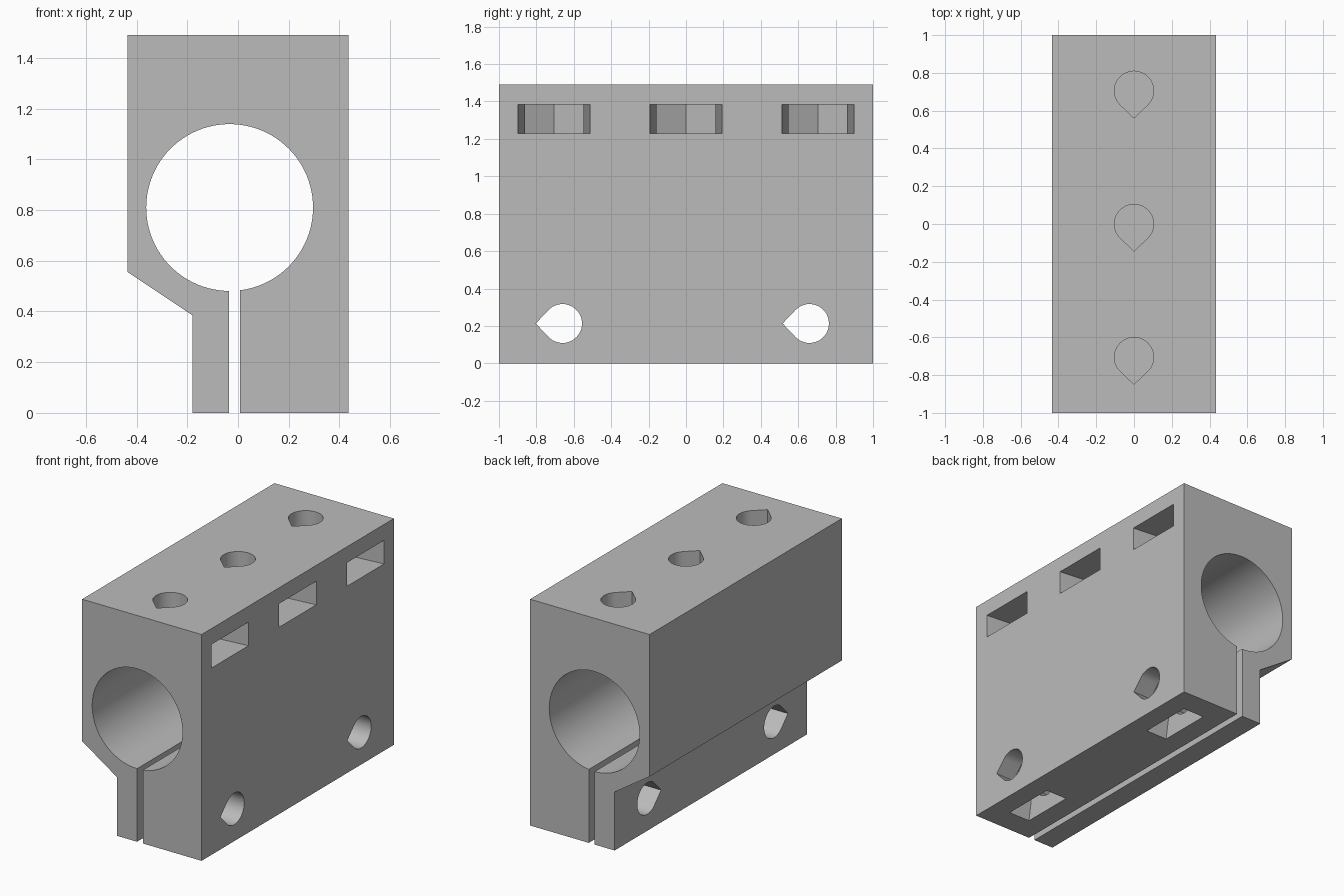
import bpy
import bmesh
from math import cos, sin, pi, radians

default = bpy.data.objects.get("Cube")
if default:
    bpy.data.objects.remove(default, do_unlink=True)

grey = bpy.data.materials.new("plain grey")
grey.use_nodes = True
grey.diffuse_color = (0.5, 0.5, 0.5, 1)
grey.node_tree.nodes["Principled BSDF"].inputs["Base Color"].default_value = (0.5, 0.5, 0.5, 1)

# How a profile point (a, b) and a depth t map to space for each extrusion axis
PLACE = {
    "X": lambda a, b, t: (t, a, b),
    "Y": lambda a, b, t: (a, t, b),
    "Z": lambda a, b, t: (b, a, t),
}


def prism(name, points, axis, low, high):
    """Extrude a closed profile along an axis."""
    bm = bmesh.new()
    ends = [[bm.verts.new(PLACE[axis](a, b, t)) for a, b in points] for t in (low, high)]
    n = len(points)
    bm.faces.new(ends[0])
    bm.faces.new(ends[1])
    for i in range(n):
        j = (i + 1) % n
        bm.faces.new((ends[0][i], ends[0][j], ends[1][j], ends[1][i]))
    bmesh.ops.recalc_face_normals(bm, faces=bm.faces)
    mesh = bpy.data.meshes.new(name)
    bm.to_mesh(mesh)
    bm.free()
    mesh.materials.append(grey)
    obj = bpy.data.objects.new(name, mesh)
    bpy.context.collection.objects.link(obj)
    return obj


def circle(a, b, r, n):
    return [(a + r * cos(2 * pi * i / n), b + r * sin(2 * pi * i / n)) for i in range(n)]


def teardrop(a, b, r=0.104, n=36):
    """Round hole with a point towards -a."""
    arc = [-0.75 * pi + 1.5 * pi * i / n for i in range(n + 1)]
    return [(a + r * cos(t), b + r * sin(t)) for t in arc] + [(a - r * 1.38, b)]


def nut_slot(a, b, length, mouth, way):
    """Hexagonal nut pocket that widens towards its open end."""
    half = [(0.157, -0.09), (0.157, 0.09), (mouth, length), (mouth, length + 0.1)]
    outline = [(0, -0.18)] + half + [(-u, v) for u, v in reversed(half)]
    return [(a + u, b + v * way) for u, v in outline]


# Block with a sloped step down to the narrow clamp jaw
block = prism("clamp_block", [(-0.435, 1.49), (-0.435, 0.555), (-0.18, 0.385),
                              (-0.18, 0), (0.435, 0), (0.435, 1.49)], "Y", -1, 1)

# Main bore and the clamp slit below it
cutters = [
    prism("bore_cutter", circle(-0.033, 0.81, 0.329, 96), "Y", -1.1, 1.1),
    prism("slit_cutter", [(-0.035, -0.1), (0.008, -0.1), (0.008, 0.7), (-0.035, 0.7)],
          "Y", -1.2, 1.2),
]

# Top screw holes leading into nut slots that open on the left side
for y in (-0.705, 0, 0.705):
    cutters.append(prism("nut_slot_cutter", nut_slot(y, 0, 0.435, 0.193, 1), "Z", 1.23, 1.385))
    cutters.append(prism("top_hole_cutter", teardrop(y, 0), "Z", 1.3, 1.6))

# Clamp screw holes across the jaws, with nut slots that open underneath
for y in (-0.66, 0.66):
    cutters.append(prism("jaw_nut_cutter", nut_slot(y, 0.213, 0.213, 0.178, -1), "X", 0.145, 0.3))
    cutters.append(prism("jaw_hole_cutter", teardrop(y, 0.213), "X", -0.6, 0.6))

# Cut everything out of the block
bpy.context.view_layer.objects.active = block
for cutter in cutters:
    cut = block.modifiers.new("cut", "BOOLEAN")
    cut.operation = "DIFFERENCE"
    cut.solver = "EXACT"
    cut.object = cutter
    bpy.ops.object.modifier_apply(modifier=cut.name)
    bpy.data.objects.remove(cutter, do_unlink=True)

# Smooth the round walls, keep the edges sharp
for obj in bpy.context.selected_objects:
    obj.select_set(False)
block.select_set(True)
bpy.ops.object.shade_smooth_by_angle(angle=radians(25))
